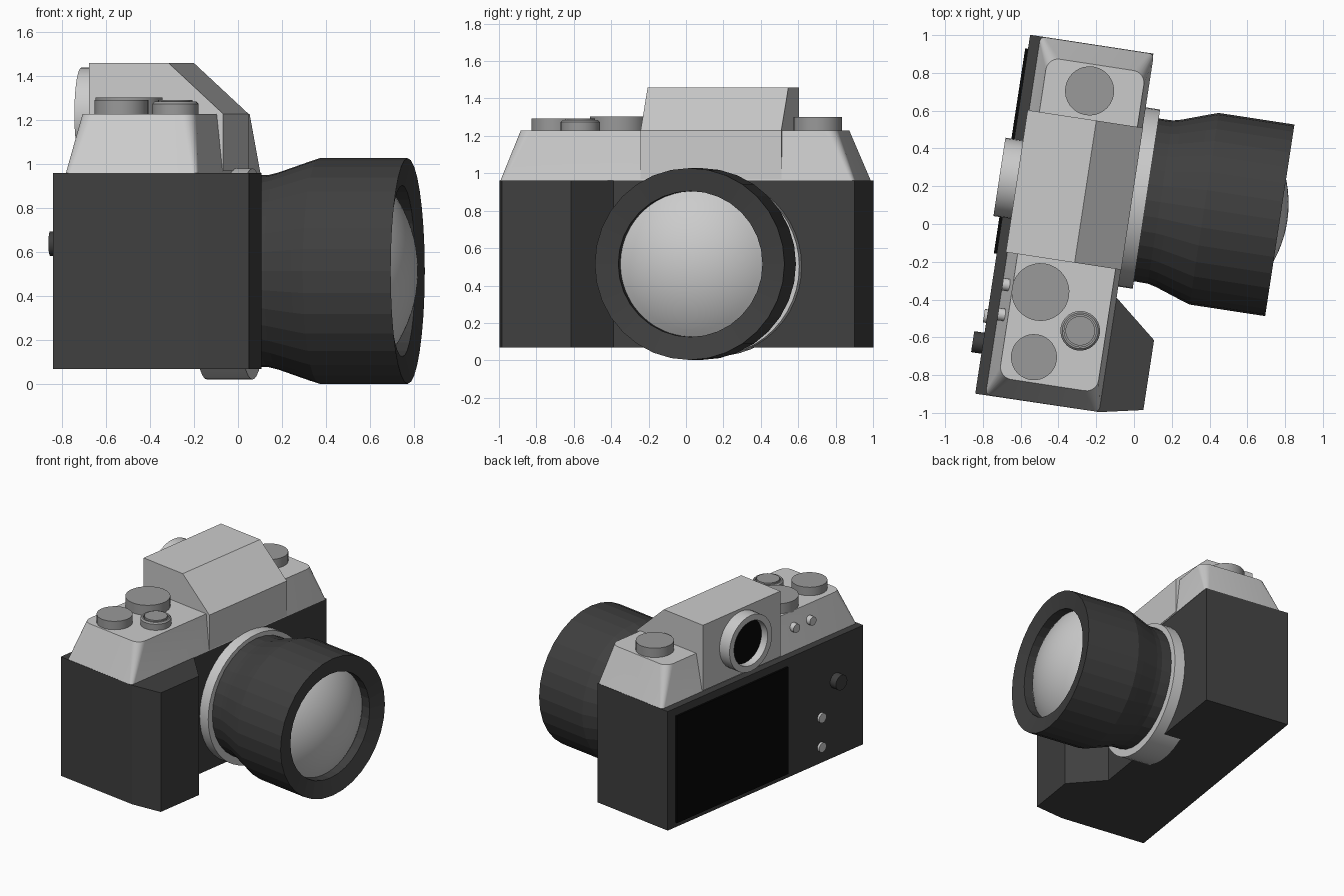
import bpy, bmesh, math
from mathutils import Matrix, Vector

if "Cube" in bpy.data.objects:
    bpy.data.objects.remove(bpy.data.objects["Cube"])

# Local frame: u = lens direction, v = along the body, z = up; the whole camera is turned by 8.7 degrees
TURN = Matrix.Rotation(math.radians(-8.7), 4, 'Z')
UP = (0, 0, 1)
FRONT = (1, 0, 0)
BACK = (-1, 0, 0)


def material(name, grey):
    m = bpy.data.materials.new(name)
    m.diffuse_color = (grey, grey, grey, 1)
    m.use_nodes = True
    m.node_tree.nodes["Principled BSDF"].inputs["Base Color"].default_value = m.diffuse_color
    return m


DARK = material("dark_leather", 0.05)
BLACK = material("black_glass", 0.002)
DIAL = material("dial_grey", 0.32)


def finish(name, bm, mat=None, smooth=None):
    bmesh.ops.remove_doubles(bm, verts=bm.verts, dist=1e-5)
    bmesh.ops.recalc_face_normals(bm, faces=bm.faces)
    bm.transform(TURN)
    me = bpy.data.meshes.new(name)
    bm.to_mesh(me)
    bm.free()
    if mat:
        me.materials.append(mat)
    if smooth:
        me.shade_smooth()
        me.set_sharp_from_angle(angle=math.radians(smooth))
    ob = bpy.data.objects.new(name, me)
    bpy.context.collection.objects.link(ob)
    return ob


def loft(name, loops, mat=None, smooth=None):
    """Closed solid through loops that have equal point counts."""
    bm = bmesh.new()
    rings = [[bm.verts.new(p) for p in loop] for loop in loops]
    n = len(rings[0])
    for a, b in zip(rings, rings[1:]):
        for i in range(n):
            j = (i + 1) % n
            bm.faces.new((a[i], a[j], b[j], b[i]))
    bm.faces.new(rings[0])
    bm.faces.new(rings[-1])
    return finish(name, bm, mat, smooth)


def box(name, u, v, z, mat=None):
    return loft(name, [[(u[0], v[0], h), (u[1], v[0], h), (u[1], v[1], h), (u[0], v[1], h)] for h in z], mat)


def lathe(name, origin, axis, profile, sides=32, mat=None, smooth=None):
    """Turn (radius, distance along axis) points round an axis."""
    place = Matrix.Translation(origin) @ Vector(axis).to_track_quat('Z', 'Y').to_matrix().to_4x4()
    bm = bmesh.new()
    chain = [bm.verts.new(place @ Vector((r, 0, h))) for r, h in profile]
    edges = [bm.edges.new(e) for e in zip(chain, chain[1:])]
    bmesh.ops.spin(bm, geom=chain + edges, cent=origin, axis=axis, steps=sides,
                   angle=2 * math.pi, use_merge=True)
    return finish(name, bm, mat, smooth)


def knob(name, origin, axis, r, h, mat=None, sides=32):
    return lathe(name, origin, axis, [(0, 0), (r, 0), (r, h), (0, h)], sides, mat, 30)


def rounded_rect(u, v, z, r, steps=6):
    pts = []
    for k, (cu, cv) in enumerate([(u[1] - r, v[1] - r), (u[0] + r, v[1] - r),
                                  (u[0] + r, v[0] + r), (u[1] - r, v[0] + r)]):
        for s in range(steps + 1):
            a = math.pi / 2 * (k + s / steps)
            pts.append((cu + r * math.cos(a), cv + r * math.sin(a), z))
    return pts


# Body with hand grip, one extruded outline
outline = [(-0.695, -1.015), (-0.03, -1.012), (0.198, -0.966), (0.198, -0.592),
           (-0.035, -0.397), (-0.035, 0.907), (-0.695, 0.907)]
loft("body", [[(u, v, z) for u, v in outline] for z in (0.07, 0.962)], DARK)

# Tapered top plate with rounded corners
loft("top_plate", [rounded_rect((-0.64, -0.032), (-1.012, 0.905), 0.962, 0.025),
                   rounded_rect((-0.585, -0.06), (-0.912, 0.803), 1.23, 0.065)], None, 30)

# Viewfinder hump
side = [(-0.648, 0.97), (-0.03, 0.97), (-0.03, 1.23), (-0.28, 1.46), (-0.648, 1.46)]
loft("viewfinder_hump", [[(u, v, z) for u, z in side] for v in (-0.25, 0.511)])

# Eyepiece ring and glass
eye = (-0.64, 0.139, 1.23)
lathe("eyepiece_ring", eye, BACK, [(0.165, 0), (0.21, 0), (0.21, 0.102), (0.165, 0.102), (0.165, 0)], 32, None, 30)
knob("eyepiece_glass", eye, BACK, 0.168, 0.045, BLACK)

# Lens mount
knob("lens_mount", (-0.165, 0.14, 0.502), FRONT, 0.48, 0.21, None, 48)

# Lens barrel
lens = (0, 0.136, 0.515)
lathe("lens_barrel", lens, FRONT,
      [(0, 0), (0.435, 0), (0.437, 0.12), (0.448, 0.165), (0.495, 0.30), (0.513, 0.355),
       (0.513, 0.76), (0.39, 0.735), (0.39, 0.66), (0, 0.66)], 32, DARK)

# Domed front glass
R = 0.63
top = math.asin(0.389 / R)
dome = [(R * math.sin(top * i / 10), 0.80 - R + R * math.cos(top * i / 10)) for i in range(11)]
lathe("front_glass", lens, FRONT, dome, 48, None, 40)

# Top dials: u, v, radius, top height
for name, u, v, r, z in (("left_dial", -0.339, 0.661, 0.13, 1.30),
                         ("speed_dial", -0.435, -0.431, 0.153, 1.305),
                         ("exposure_dial", -0.417, -0.777, 0.122, 1.293)):
    knob(name, (u, v, 1.22), UP, r, z - 1.22, DIAL)
lathe("shutter_collar", (-0.196, -0.602, 1.22), UP,
      [(0, 0), (0.105, 0), (0.105, 0.055), (0.095, 0.065), (0.085, 0.065), (0.085, 0.05), (0, 0.05)], 32, DIAL, 30)
knob("shutter_button", (-0.196, -0.602, 1.26), UP, 0.078, 0.032, DIAL)

# Rear screen
box("rear_screen", (-0.71, -0.68), (-0.265, 0.832), (0.105, 0.905), BLACK)

# Rear controls
knob("rear_dial", (-0.69, -0.745, 0.64), BACK, 0.056, 0.06, DARK, 24)
for i, z in enumerate((0.19, 0.41)):
    knob(f"rear_button_{i + 1}", (-0.69, -0.60, z), BACK, 0.036, 0.022, None, 16)
for i, v in enumerate((-0.42, -0.58)):
    knob(f"plate_button_{i + 1}", (-0.59, v, 1.12), BACK, 0.033, 0.05, None, 16)
